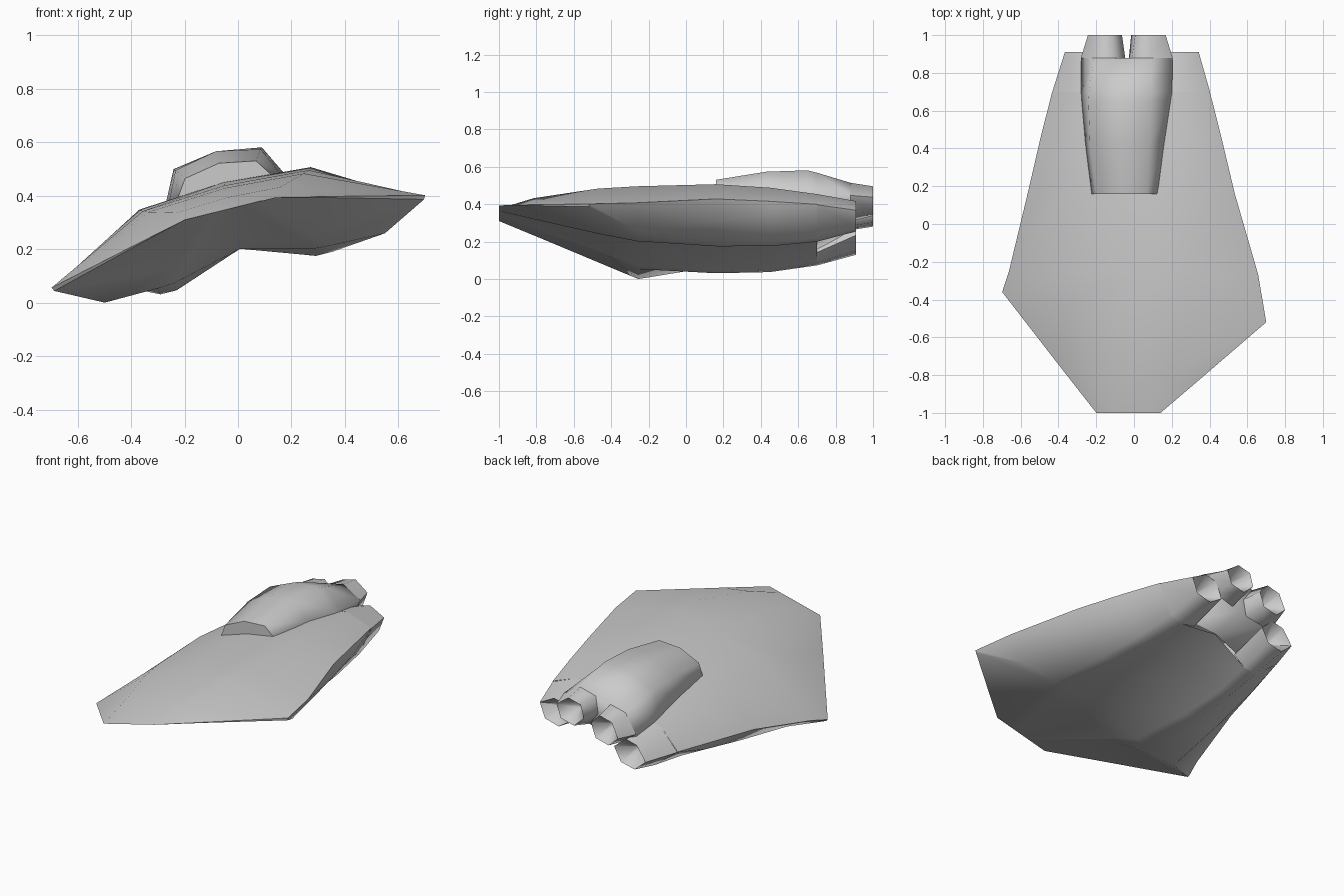
import bpy, bmesh, math

if "Cube" in bpy.data.objects:
    bpy.data.objects.remove(bpy.data.objects["Cube"])

ROLL = math.radians(13.9)
CU = 0.056          # symmetry plane offset before the roll


def place(u, y, w):
    """Ship section coordinates -> rolled world position."""
    u += CU
    return (u * math.cos(ROLL) - w * math.sin(ROLL), y,
            u * math.sin(ROLL) + w * math.cos(ROLL))


def mirror_ring(y, half, skew=0.0):
    """Full section from a half profile that starts and ends on the centre."""
    full = half + [(-u, w) for u, w in reversed(half[1:-1])]
    return [(u, y + skew * u, w) for u, w in full]


def loft(name, rings, angle, start=True, end=True, hidden=None):
    """Skin rings; 'hidden(ring, segment)' leaves out faces buried in other parts."""
    bm = bmesh.new()
    vs = [[bm.verts.new(place(*p)) for p in r] for r in rings]
    n = len(vs[0])
    for k, (a, b) in enumerate(zip(vs, vs[1:])):
        for i in range(n):
            j = (i + 1) % n
            if not (hidden and hidden(k, i)):
                bm.faces.new((a[i], a[j], b[j], b[i]))
    if start:
        bm.faces.new(vs[0])
    if end:
        bm.faces.new(vs[-1])
    bmesh.ops.remove_doubles(bm, verts=bm.verts, dist=0.0005)
    bmesh.ops.delete(bm, geom=[v for v in bm.verts if not v.link_faces], context='VERTS')
    bmesh.ops.recalc_face_normals(bm, faces=bm.faces)
    me = bpy.data.meshes.new(name)
    bm.to_mesh(me)
    bm.free()
    ob = bpy.data.objects.new(name, me)
    bpy.context.collection.objects.link(ob)
    bpy.ops.object.select_all(action='DESELECT')
    ob.select_set(True)
    bpy.context.view_layer.objects.active = ob
    bpy.ops.object.shade_smooth_by_angle(angle=math.radians(angle))
    return ob


# Main hull: top centre, shoulder, upper rim, lower rim, keel outer, keel inner, groove
hull = [
    (-1.0, 0, [(0, .349), (.10, .349), (.175, .349), (.175, .349), (.10, .349), (.05, .349), (0, .349)]),
    (-.80, -.077, [(0, .392), (.20, .382), (.371, .304), (.369, .300), (.16, .288), (.11, .288), (0, .307)]),
    (-.44, -.111, [(0, .428), (.30, .410), (.72, .222), (.713, .208), (.27, .18), (.22, .18), (0, .232)]),
    (-.26, -.01, [(0, .438), (.32, .418), (.680, .238), (.54, .120), (.335, .124), (.27, .128), (0, .194)]),
    (.16, 0, [(0, .450), (.33, .427), (.565, .288), (.50, .180), (.33, .10), (.27, .10), (0, .194)]),
    (.45, 0, [(0, .445), (.32, .410), (.495, .292), (.465, .225), (.325, .105), (.26, .103), (0, .197)]),
    (.70, 0, [(0, .43), (.30, .38), (.43, .292), (.425, .285), (.31, .138), (.23, .135), (0, .215)]),
]
loft("main_hull", [mirror_ring(y, h, s) for y, s, h in hull], 50, end=False)

# Raised dorsal housing: blunt front face, tail carries on between the pods
dorsal = [
    (.16, [(0, .524), (.137, .499), (.18, .435), (.15, .43), (0, .44)]),
    (.43, [(0, .570), (.164, .537), (.215, .43), (.18, .30), (0, .27)]),
    (.65, [(0, .570), (.170, .543), (.242, .40), (.20, .18), (0, .21)]),
    (.70, [(0, .555), (.170, .530), (.248, .39), (.20, .18), (0, .217)]),
    (.88, [(0, .478), (.155, .478), (.25, .385), (.18, .30), (0, .29)]),
]
loft("dorsal_housing", [mirror_ring(y, h) for y, h in dorsal], 72,
     hidden=lambda k, i: k < 3 and 3 <= i <= 4)


# Exhaust pods: section lofts ending in a recessed cone
def pod(name, side, sections, depth):
    rings = [[(side * u, y, w) for u, w in pts] for y, pts in sections]
    y, pts = sections[-1]
    cu = sum(p[0] for p in pts) / len(pts)
    cw = sum(p[1] for p in pts) / len(pts)
    rings.append([(side * (cu + (u - cu) * .2), y - depth, cw + (w - cw) * .2) for u, w in pts])
    loft(name, rings, 65, start=False)


lower = [
    (.70, [(.19, .40), (.30, .38), (.43, .289), (.31, .138), (.23, .135), (.15, .17)]),
    (.91, [(.21, .345), (.285, .345), (.365, .275), (.31, .197), (.215, .195), (.15, .265)]),
]
upper = [
    (.88, [(.05, .477), (.155, .478), (.25, .385), (.18, .30), (.05, .291), (.01, .38)]),
    (1.0, [(.065, .46), (.15, .46), (.212, .385), (.165, .316), (.075, .316), (.025, .39)]),
]
for tag, side in (("left", -1), ("right", 1)):
    pod(f"{tag}_lower_exhaust", side, lower, .09)
    pod(f"{tag}_upper_exhaust", side, upper, .09)
